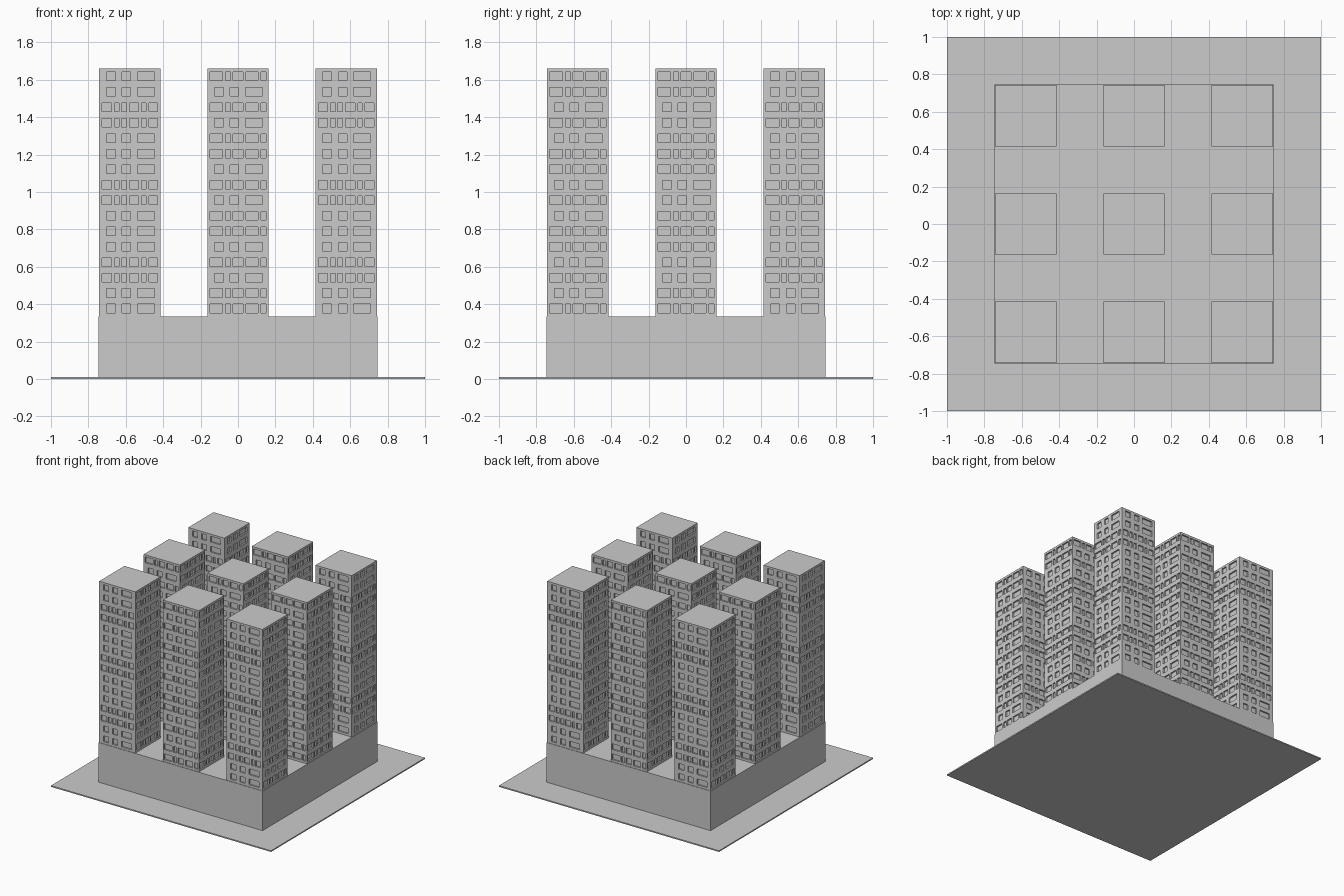
import bpy, bmesh
from mathutils import Vector, Matrix
from math import pi

if "Cube" in bpy.data.objects:
    bpy.data.objects.remove(bpy.data.objects["Cube"])

HALF = 0.164          # tower half width
BASE, TOP = 0.335, 1.66
FLOORS = 16
FH = (TOP - BASE) / FLOORS
SILL, HEAD = 0.018, 0.065   # window bottom and top within a floor
DEPTH = 0.012               # window recess

# Window layouts: left/right edges measured from the left side of a facade
LAYOUTS = {
    "A": [(.038, .086), (.122, .168), (.204, .295)],
    "B": [(.016, .065), (.081, .107), (.119, .146), (.162, .211), (.227, .249), (.265, .312)],
    "C": [(.013, .082), (.097, .124), (.138, .190), (.206, .272), (.286, .314)],
}


def box(name, size_x, size_y, z0, z1):
    bm = bmesh.new()
    bmesh.ops.create_cube(bm, size=1)
    bmesh.ops.scale(bm, vec=(size_x, size_y, z1 - z0), verts=bm.verts)
    bmesh.ops.translate(bm, vec=(0, 0, (z0 + z1) / 2), verts=bm.verts)
    return finish(name, bm)


def finish(name, bm):
    me = bpy.data.meshes.new(name)
    bm.to_mesh(me)
    bm.free()
    ob = bpy.data.objects.new(name, me)
    bpy.context.collection.objects.link(ob)
    return ob


def facade(bm, rot, pattern):
    """One tower side facing -y, turned by rot; pattern runs from the top floor down."""
    def quad(*pts):
        bm.faces.new([bm.verts.new(rot @ Vector((u - HALF, d - HALF, z))) for u, d, z in pts])

    def wall(u0, u1, z0, z1, d=0):
        quad((u0, d, z0), (u1, d, z0), (u1, d, z1), (u0, d, z1))

    for i in range(FLOORS):
        f0 = TOP - (i + 1) * FH
        a, b, D = f0 + SILL, f0 + HEAD, DEPTH
        wall(0, 2 * HALF, f0, a)
        wall(0, 2 * HALF, b, f0 + FH)
        last = 0
        for l, r in LAYOUTS[pattern[i % len(pattern)]]:
            wall(last, l, a, b)
            last = r
            # recessed pane, sill, head and jambs
            wall(l, r, a, b, D)
            quad((l, 0, a), (r, 0, a), (r, D, a), (l, D, a))
            quad((l, D, b), (r, D, b), (r, 0, b), (l, 0, b))
            quad((l, 0, a), (l, D, a), (l, D, b), (l, 0, b))
            quad((r, D, a), (r, 0, a), (r, 0, b), (r, D, b))
        wall(last, 2 * HALF, a, b)


def tower(name, x, y, patterns):
    bm = bmesh.new()
    for k, pattern in enumerate(patterns):   # front, right, back, left
        facade(bm, Matrix.Rotation(k * pi / 2, 3, 'Z'), pattern)
    # roof and floor slab
    h = HALF
    for z, s in ((TOP, 1), (BASE, -1)):
        bm.faces.new([bm.verts.new((px * h * s, py * h, z))
                      for px, py in ((-1, -1), (1, -1), (1, 1), (-1, 1))])
    bmesh.ops.remove_doubles(bm, verts=bm.verts, dist=1e-5)
    finish(name, bm).location = (x, y, 0)


# Ground slab and podium
box("ground_slab", 2, 2, 0, 0.01)
box("podium", 1.492, 1.492, 0.01, BASE)

# Three by three towers
corner = ["AABBA", "CCACA", "AABBA", "AACCA"]
middle = ["CACAC", "CCAAC", "CACAC", "CCAAC"]
for ix in (-1, 0, 1):
    for iy in (-1, 0, 1):
        pats = middle if ix == 0 or iy == 0 else corner
        if ix and iy > 0:
            pats = [pats[2], pats[3], pats[0], pats[1]]
        tower(f"tower_{ix + 2}_{iy + 2}", ix * 0.578, iy * 0.578, pats)
